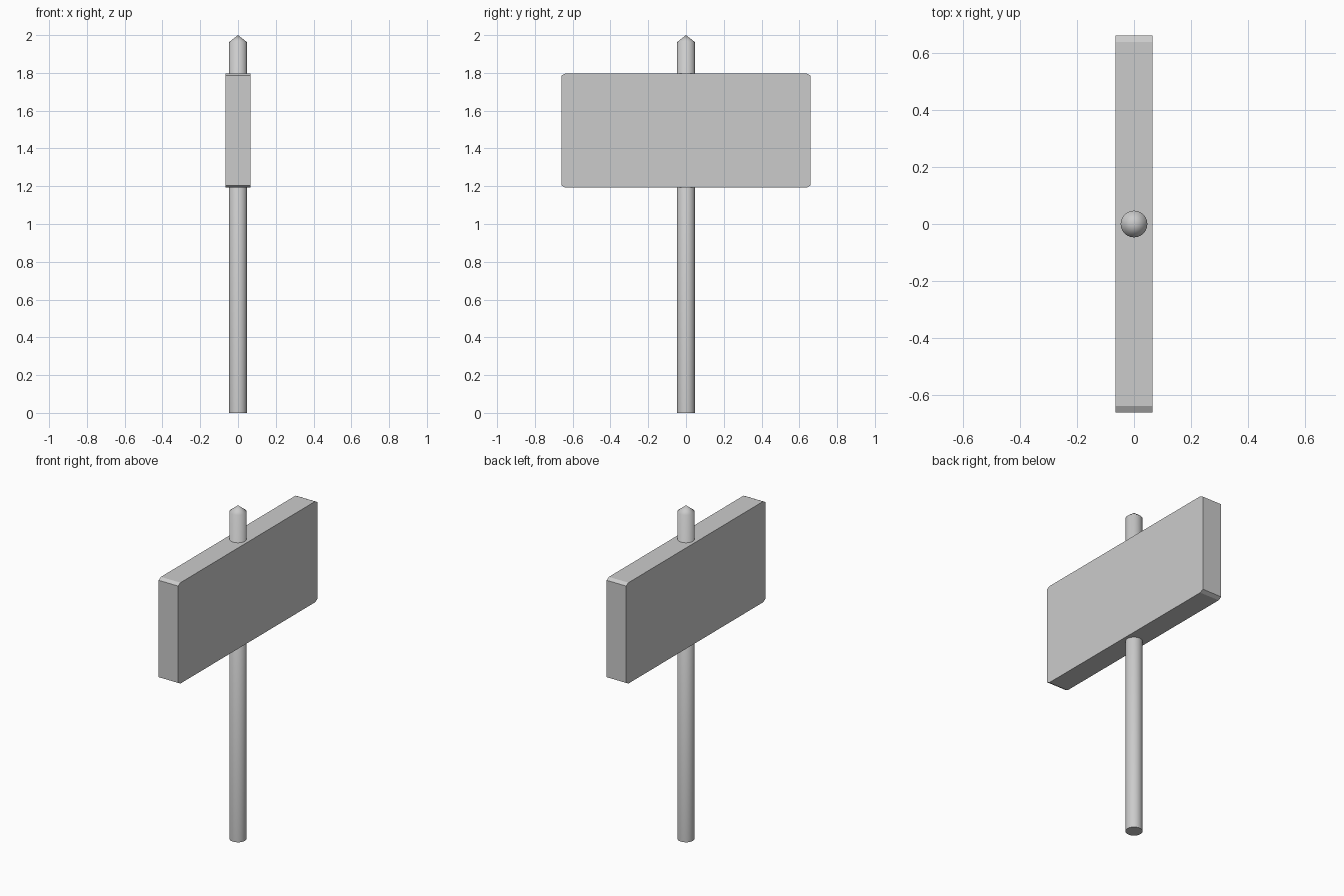
import bpy
import bmesh
import math
from mathutils import Vector

if "Cube" in bpy.data.objects:
    bpy.data.objects.remove(bpy.data.objects["Cube"])


def make_object(name, bm):
    bmesh.ops.recalc_face_normals(bm, faces=bm.faces[:])
    mesh = bpy.data.meshes.new(name)
    bm.to_mesh(mesh)
    bm.free()
    obj = bpy.data.objects.new(name, mesh)
    bpy.context.collection.objects.link(obj)
    return obj


def smooth(obj, degrees):
    bpy.ops.object.select_all(action='DESELECT')
    obj.select_set(True)
    bpy.context.view_layer.objects.active = obj
    bpy.ops.object.shade_smooth_by_angle(angle=math.radians(degrees))


# Post: round stake with a pointed top, lathed from a profile
RADIUS, SHOULDER, TIP, SIDES = 0.047, 1.963, 2.0, 24
bm = bmesh.new()
profile = [bm.verts.new(p) for p in
           ((0, 0, 0), (RADIUS, 0, 0), (RADIUS, 0, SHOULDER), (0, 0, TIP))]
edges = [bm.edges.new(pair) for pair in zip(profile, profile[1:])]
bmesh.ops.spin(bm, geom=profile + edges, cent=(0, 0, 0), axis=(0, 0, 1),
               angle=math.tau, steps=SIDES)
bmesh.ops.remove_doubles(bm, verts=bm.verts[:], dist=1e-4)
smooth(make_object("post", bm), 60)

# Sign board: slab with clipped corners, extruded through its thickness
HALF_W, HALF_T, BOTTOM, TOP = 0.66, 0.065, 1.192, 1.797
CUT_Y, CUT_Z = 0.022, 0.012
right = [(HALF_W - CUT_Y, BOTTOM), (HALF_W, BOTTOM + CUT_Z),
         (HALF_W, TOP - CUT_Z), (HALF_W - CUT_Y, TOP)]
outline = right + [(-y, z) for y, z in reversed(right)]
bm = bmesh.new()
face = bm.faces.new([bm.verts.new((-HALF_T, y, z)) for y, z in outline])
extruded = bmesh.ops.extrude_face_region(bm, geom=[face], use_keep_orig=True)
bmesh.ops.translate(bm, vec=Vector((2 * HALF_T, 0, 0)),
                    verts=[g for g in extruded["geom"]
                           if isinstance(g, bmesh.types.BMVert)])
make_object("sign_board", bm)
